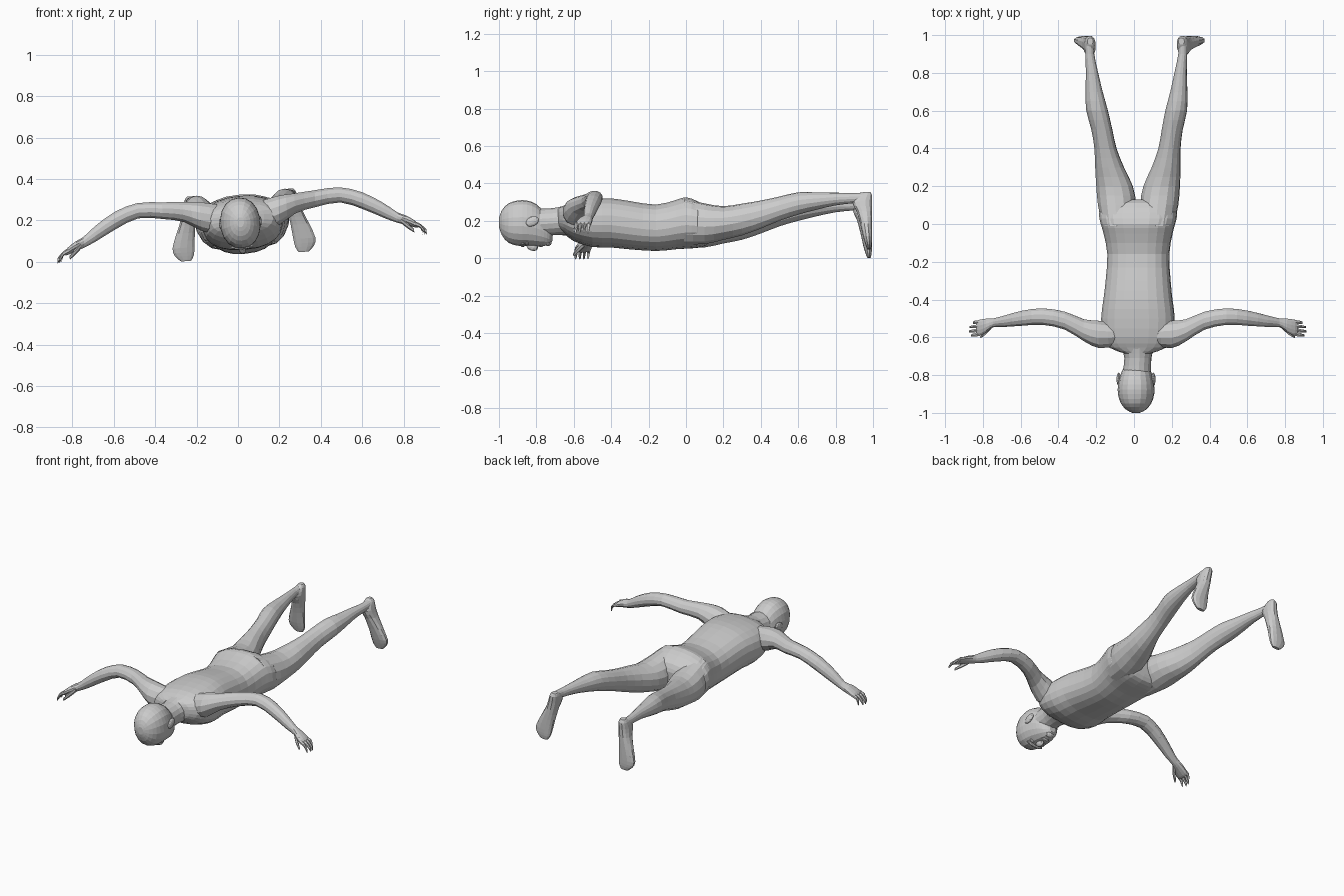
import bpy, bmesh
from math import cos, sin, pi, radians
from mathutils import Matrix, Vector

# the whole body is symmetric, then rolled a little about its length
ROLL = Matrix.Translation((0.02, 0, 0.2)) @ Matrix.Rotation(radians(-4.5), 4, 'Y') @ Matrix.Translation((0, 0, -0.2))


def smooth_rows(rows, steps):
    """Catmull-Rom resampling of the section rows."""
    p = [Vector(r) for r in rows]
    out = []
    for i in range(len(p) - 1):
        a, b, c, d = p[max(i - 1, 0)], p[i], p[i + 1], p[min(i + 2, len(p) - 1)]
        for k in range(steps):
            t = k / steps
            out.append(0.5 * (2 * b + (c - a) * t + (2 * a - 5 * b + 4 * c - d) * t * t
                              + (3 * b - a - 3 * c + d) * t ** 3))
    return out + [p[-1]]


def finish(name, bm):
    bm.transform(ROLL)
    bmesh.ops.recalc_face_normals(bm, faces=bm.faces)
    me = bpy.data.meshes.new(name)
    bm.to_mesh(me)
    bm.free()
    ob = bpy.data.objects.new(name, me)
    bpy.context.collection.objects.link(ob)
    return ob


def loft(name, axis, rows, segs=14, steps=2, side=1, power=2.0, dx=0.0):
    """Rows are (position on axis, centre u, centre v, radius u, radius v)."""
    bm = bmesh.new()
    rings = []
    for t, u, v, ru, rv in smooth_rows(rows, steps):
        ring = []
        for k in range(segs):
            a = 2 * pi * (k + 0.5) / segs
            c, s = cos(a), sin(a)
            pu = u + ru * abs(c) ** (2 / power) * (1 if c > 0 else -1)
            pv = v + rv * abs(s) ** (2 / power) * (1 if s > 0 else -1)
            x, y, z = {'x': (t, pu, pv), 'y': (pu, t, pv), 'z': (pu, pv, t)}[axis]
            ring.append(bm.verts.new((side * x + dx, y, z)))
        rings.append(ring)
    for r, q in zip(rings, rings[1:]):
        for k in range(segs):
            n = (k + 1) % segs
            bm.faces.new((r[k], r[n], q[n], q[k]))
    bm.faces.new(rings[0])
    bm.faces.new(rings[-1])
    return finish(name, bm)


def blob(name, loc, size, tilt=0.0):
    bm = bmesh.new()
    m = Matrix.Translation(loc) @ Matrix.Rotation(tilt, 4, 'X') @ Matrix.Diagonal((*size, 1))
    bmesh.ops.create_uvsphere(bm, u_segments=10, v_segments=7, radius=1, matrix=m)
    return finish(name, bm)


# torso from shoulders to buttocks
loft("torso", 'y', [
    (-.685, 0, .212, .07, .055), (-.655, 0, .207, .15, .072), (-.60, 0, .197, .185, .105),
    (-.50, 0, .188, .195, .128), (-.40, 0, .188, .183, .131), (-.30, 0, .176, .172, .129),
    (-.16, 0, .162, .164, .124), (-.05, 0, .180, .183, .132), (0, 0, .188, .197, .137),
    (.06, 0, .180, .207, .124), (.11, 0, .17, .17, .10), (.13, 0, .165, .10, .06)],
    segs=22, power=2.4)

# neck
loft("neck", 'y', [(-.60, 0, .20, .10, .085), (-.66, 0, .20, .085, .078),
                   (-.71, 0, .195, .072, .073), (-.78, -.005, .19, .075, .075)], segs=16)

# head, face down
loft("head", 'y', [
    (-1.0, -.01, .192, .018, .024), (-.985, -.01, .19, .05, .066), (-.95, -.01, .188, .080, .105),
    (-.90, -.01, .188, .096, .121), (-.85, -.01, .187, .095, .122), (-.80, -.01, .176, .084, .113),
    (-.76, -.01, .155, .068, .090), (-.73, -.01, .125, .046, .050), (-.715, -.01, .115, .02, .024)],
    segs=18, power=2.15)
blob("nose", (-.01, -.822, .062), (.017, .032, .022), radians(-20))
blob("lips", (-.01, -.775, .073), (.027, .014, .014))
blob("chin", (-.01, -.738, .085), (.028, .020, .020))
blob("brow", (-.01, -.872, .074), (.058, .014, .014))
for s, tag in ((-1, "left"), (1, "right")):
    blob(tag + "_eye", (s * .034 - .01, -.85, .078), (.017, .010, .012))
    blob(tag + "_ear", (s * .092 - .01, -.822, .19), (.012, .038, .025), radians(25))

    # leg
    loft(tag + "_leg", 'y', [
        (-.01, .105, .188, .085, .122), (.10, .112, .175, .102, .109), (.20, .125, .178, .098, .090),
        (.30, .150, .195, .077, .085), (.40, .170, .220, .059, .075), (.50, .187, .250, .056, .065),
        (.60, .210, .276, .058, .060), (.70, .225, .288, .046, .046), (.80, .235, .298, .033, .034),
        (.90, .247, .302, .024, .027), (.96, .247, .305, .026, .028)], side=s)

    # foot pointing down, sole to the back
    loft(tag + "_foot", 'z', [
        (.335, .242, .967, .016, .018), (.318, .244, .958, .027, .037), (.28, .249, .942, .033, .053),
        (.23, .258, .953, .036, .042), (.16, .277, .963, .046, .032), (.09, .293, .971, .055, .024),
        (.05, .291, .976, .046, .017), (.025, .285, .978, .025, .010)], segs=12, side=s, power=2.3)

    # arm with palm
    d = -.01
    loft(tag + "_arm", 'x', [
        (.10, -.585, .212, .060, .075), (.19, -.585, .235, .075, .072), (.27, -.563, .262, .060, .050),
        (.37, -.512, .277, .049, .042), (.49, -.490, .286, .045, .038), (.60, -.499, .248, .041, .043),
        (.70, -.515, .192, .031, .038), (.76, -.523, .155, .024, .027), (.80, -.538, .139, .038, .024),
        (.84, -.550, .118, .044, .018), (.855, -.552, .108, .038, .010)], segs=12, side=s, dx=d)

    # fingers and thumb
    for i, reach in enumerate((.875, .892, .895, .885)):
        y = -.518 - i * .022
        loft(f"{tag}_finger_{i + 1}", 'x', [
            (.835, y, .120, .010, .011), (.865, y - .003, .107, .010, .011),
            (reach, y - .006, .075, .006, .012)], segs=6, side=s, dx=d)
    loft(tag + "_thumb", 'x', [
        (.775, -.545, .140, .014, .014), (.805, -.575, .112, .013, .014),
        (.835, -.598, .085, .007, .009)], segs=6, side=s, dx=d)
